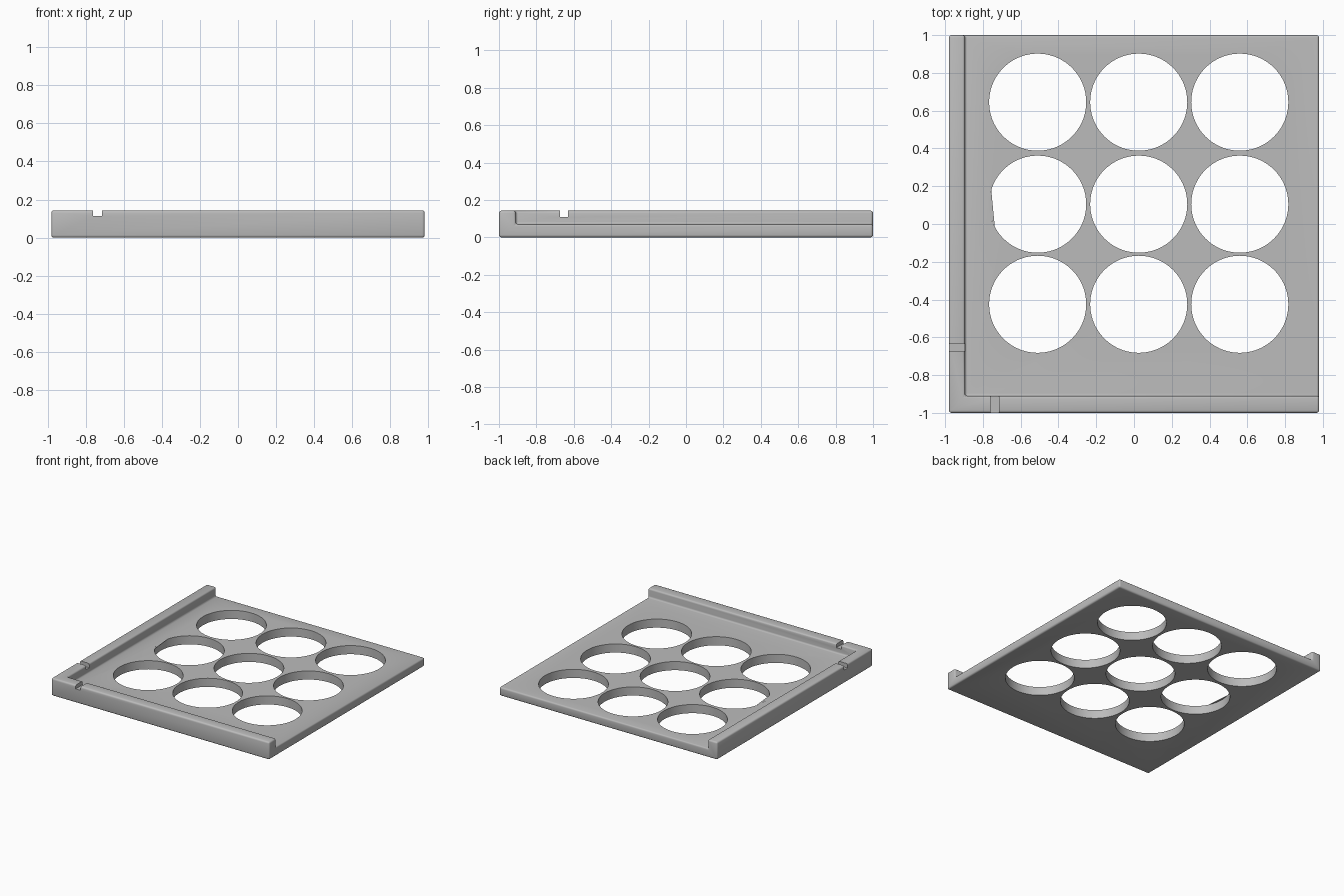
import bpy, bmesh, math
from mathutils import Matrix

if "Cube" in bpy.data.objects:
    bpy.data.objects.remove(bpy.data.objects["Cube"], do_unlink=True)

HALF_X, HALF_Y = 0.98, 1.0
TOP, FLOOR = 0.143, 0.07
RADIUS = 0.257
COLUMNS = (-0.51, 0.025, 0.56)
ROWS = (-0.425, 0.105, 0.645)

grey = bpy.data.materials.new("plain grey")
grey.use_nodes = True
grey.diffuse_color = (0.5, 0.5, 0.5, 1)
shader = grey.node_tree.nodes["Principled BSDF"]
shader.inputs["Base Color"].default_value = grey.diffuse_color
shader.inputs["Roughness"].default_value = 0.6


def make_object(name, bm):
    mesh = bpy.data.meshes.new(name)
    bm.to_mesh(mesh)
    bm.free()
    mesh.materials.append(grey)
    obj = bpy.data.objects.new(name, mesh)
    bpy.context.collection.objects.link(obj)
    return obj


def add_box(bm, low, high):
    size = [b - a for a, b in zip(low, high)]
    mid = [(a + b) / 2 for a, b in zip(low, high)]
    bmesh.ops.create_cube(bm, size=1, matrix=Matrix.Translation(mid) @ Matrix.Diagonal((*size, 1)))


def box(name, low, high):
    bm = bmesh.new()
    add_box(bm, low, high)
    return make_object(name, bm)


def apply(obj, mod):
    bpy.context.view_layer.objects.active = obj
    bpy.ops.object.modifier_apply(modifier=mod.name)


def cut(obj, cutter):
    mod = obj.modifiers.new("cut", 'BOOLEAN')
    mod.operation = 'DIFFERENCE'
    mod.solver = 'EXACT'
    mod.object = cutter
    apply(obj, mod)
    bpy.data.objects.remove(cutter, do_unlink=True)


# Tray body: a slab with the floor area lowered, leaving a front and a side wall
tray = box("tray", (-HALF_X, -HALF_Y, 0), (HALF_X, HALF_Y, TOP))
cut(tray, box("floor_cutter", (-0.895, -0.91, FLOOR), (1.2, 1.2, 0.3)))

# Soft edges
bevel = tray.modifiers.new("soft edges", 'BEVEL')
bevel.width = 0.013
bevel.segments = 3
bevel.limit_method = 'ANGLE'
apply(tray, bevel)

# Notches through both walls
cut(tray, box("front_notch_cutter", (-0.76, -1.1, 0.113), (-0.715, -0.85, 0.3)))
cut(tray, box("side_notch_cutter", (-1.1, -0.675, 0.108), (-0.85, -0.632, 0.3)))

# Nine round holes
bm = bmesh.new()
for x in COLUMNS:
    for y in ROWS:
        bmesh.ops.create_cone(bm, cap_ends=True, segments=72, radius1=RADIUS, radius2=RADIUS,
                              depth=0.5, matrix=Matrix.Translation((x, y, 0)))
cut(tray, make_object("hole_cutter", bm))

# Thin sliver closing one side of the middle hole beside the side wall
bm = bmesh.new()
arc = [math.radians(163 + i * 5) for i in range(10)]
bm.faces.new([bm.verts.new((COLUMNS[0] + RADIUS * math.cos(a), ROWS[1] + RADIUS * math.sin(a), FLOOR))
              for a in arc])
bm.normal_update()
for face in bm.faces:
    if face.normal.z < 0:
        face.normal_flip()
make_object("hole_sliver", bm)

# Smooth shading with crisp edges
bpy.ops.object.select_all(action='DESELECT')
tray.select_set(True)
bpy.context.view_layer.objects.active = tray
bpy.ops.object.shade_smooth_by_angle(angle=math.radians(35))
